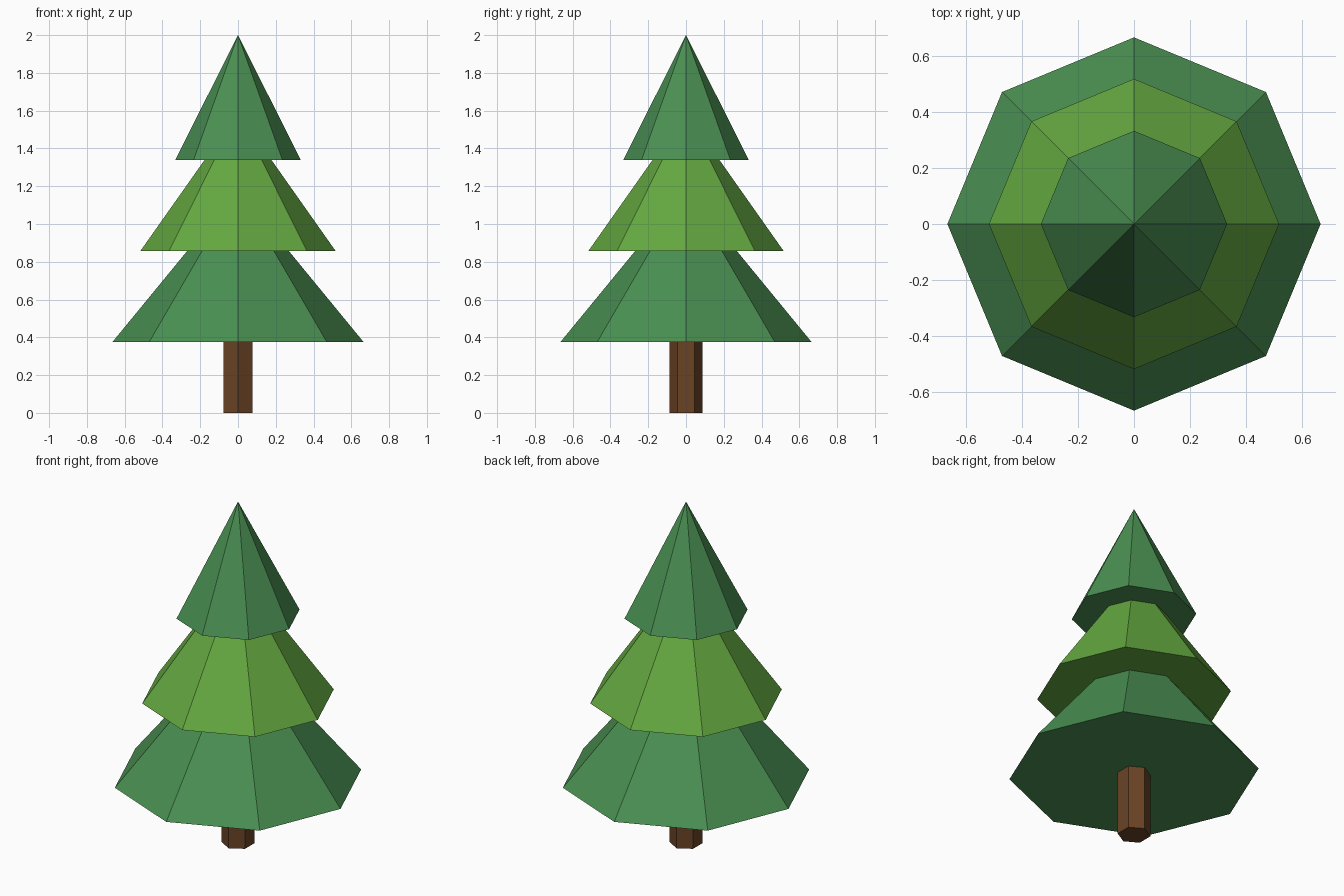
import bpy

if "Cube" in bpy.data.objects:
    bpy.data.objects.remove(bpy.data.objects["Cube"])


def material(name, rgb):
    mat = bpy.data.materials.new(name)
    mat.diffuse_color = (*rgb, 1.0)
    mat.use_nodes = True
    mat.node_tree.nodes["Principled BSDF"].inputs["Base Color"].default_value = mat.diffuse_color
    return mat


pine_green = material("pine green", (0.068, 0.275, 0.084))
leaf_green = material("leaf green", (0.127, 0.39, 0.051))
bark_brown = material("bark brown", (0.144, 0.056, 0.0185))


def tapered(name, sides, radius, z0, z1, top_radius, mat):
    """Flat-shaded prism or cone standing between heights z0 and z1."""
    bpy.ops.mesh.primitive_cone_add(
        vertices=sides, radius1=radius, radius2=top_radius,
        depth=z1 - z0, location=(0, 0, (z0 + z1) / 2))
    obj = bpy.context.object
    obj.name = name
    obj.data.materials.append(mat)


# Hexagonal trunk, running just into the lowest branches
tapered("trunk", 6, 0.088, 0.0, 0.40, 0.088, bark_brown)

# Three stacked eight-sided branch tiers
for name, radius, base, tip, mat in (
    ("lower_branches", 0.665, 0.375, 1.185, pine_green),
    ("middle_branches", 0.517, 0.857, 1.59, leaf_green),
    ("top_branches", 0.332, 1.34, 2.0, pine_green),
):
    tapered(name, 8, radius, base, tip, 0.0, mat)
